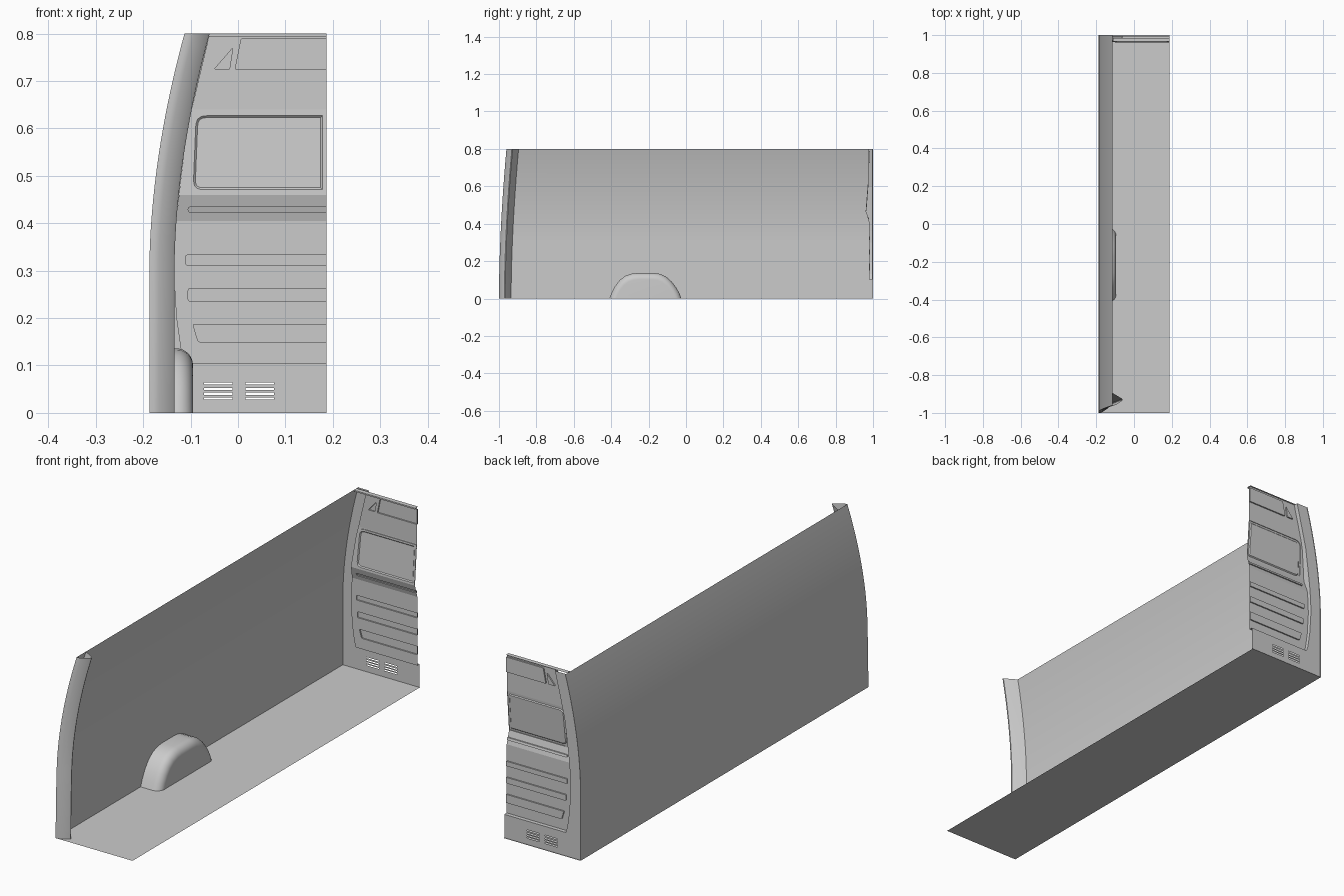
import bpy, bmesh, math
from mathutils import Vector

if "Cube" in bpy.data.objects:
    bpy.data.objects.remove(bpy.data.objects["Cube"])

X0, X1, TOP = -0.187, 0.187, 0.8


def finish(bm, name, smooth=False):
    me = bpy.data.meshes.new(name)
    bm.to_mesh(me)
    bm.free()
    ob = bpy.data.objects.new(name, me)
    bpy.context.collection.objects.link(ob)
    if smooth:
        bpy.ops.object.select_all(action='DESELECT')
        ob.select_set(True)
        bpy.context.view_layer.objects.active = ob
        bpy.ops.object.shade_smooth_by_angle(angle=math.radians(30))
    return ob


def loft(name, rows, cap=False, smooth=True):
    bm = bmesh.new()
    vs = [[bm.verts.new(p) for p in r] for r in rows]
    for a, b in zip(vs, vs[1:]):
        for i in range(len(a) - 1):
            bm.faces.new((a[i], a[i + 1], b[i + 1], b[i]))
    if cap:
        bm.faces.new(vs[-1])
    bmesh.ops.recalc_face_normals(bm, faces=bm.faces[:])
    return finish(bm, name, smooth)


def lerp(table, t):
    for (a, va), (b, vb) in zip(table, table[1:]):
        if t <= b:
            return va + (vb - va) * max(0, t - a) / (b - a)
    return table[-1][1]


def rounded(points, radius, n=5):
    out = []
    for i, p in enumerate(points):
        p, a, b = (Vector(q) for q in (p, points[i - 1], points[(i + 1) % len(points)]))
        if p.x > 0.18:
            out.append(tuple(p))
            continue
        s, e = p + (a - p).normalized() * radius, p + (b - p).normalized() * radius
        for k in range(n + 1):
            t = k / n
            out.append(tuple(s * (1 - t) ** 2 + p * 2 * t * (1 - t) + e * t * t))
    return out


def plate(name, outline, pockets, depth_at):
    """Flat sheet in x/z with pressed pockets; a pocket without steps is a hole."""
    bm = bmesh.new()

    def loop(pts):
        vs = [bm.verts.new((x, 0, z)) for x, z in pts]
        es = [bm.edges.new((vs[i - 1], vs[i])) for i in range(len(vs))]
        return vs, es

    edges = loop(outline)[1]
    rings = []
    for pts, steps in pockets:
        vs, es = loop(pts)
        edges += es
        rings.append((vs, steps))
    bmesh.ops.triangle_fill(bm, edges=edges, use_beauty=True, normal=(0, -1, 0))
    for vs, steps in rings:
        if not steps:
            continue
        lid = bm.faces.new(vs)
        for inset, push in steps:
            bmesh.ops.inset_individual(bm, faces=[lid], thickness=inset, use_even_offset=True)
            for v in lid.verts:
                v.co.y += push
    for v in bm.verts:
        v.co.y += depth_at(v.co.z)
    bmesh.ops.recalc_face_normals(bm, faces=bm.faces[:])
    return finish(bm, name)


def wall_x(z):
    return X0 + 0.074 * (max(0, z - 0.3) / 0.5) ** 1.85


def front_y(z):
    return -1 + 0.04 * (z / TOP) ** 1.8


# Floor
loft("floor", [[(X0, -1, 0), (X1, -1, 0)], [(X0, 1, 0), (X1, 1, 0)]], smooth=False)

# Curved side wall
ZS = [TOP * i / 32 for i in range(33)]
loft("side_wall", [[(wall_x(z), front_y(z) + (1 - front_y(z)) * t, z)
                    for t in (0, 0.25, 0.5, 0.75, 1)] for z in ZS])

# Door pillar at the open end
SECTION = [(0, 0.065), (0.048, 0.036), (0.052, 0.033), (0.053, 0.029), (0.049, 0.024),
           (0.02, 0.004), (0.01, 0.001), (0, 0)]
loft("door_pillar", [[(wall_x(z) + dx, front_y(z) + dy, z) for dx, dy in SECTION] for z in ZS])

# Wheel arch
ARCH = [(-0.41, 0), (-0.398, 0.03), (-0.38, 0.065), (-0.355, 0.098), (-0.325, 0.121),
        (-0.29, 0.133), (-0.26, 0.136), (-0.17, 0.136), (-0.14, 0.132), (-0.108, 0.118),
        (-0.078, 0.092), (-0.052, 0.058), (-0.035, 0.028), (-0.025, 0)]
rings = [(X0, 0)] + [(-0.13 + 0.035 * math.sin(t), 0.035 * (1 - math.cos(t)))
                     for t in (math.pi / 2 * i / 8 for i in range(9))]
loft("wheel_arch", [[(x, -0.217 + (y + 0.217) * (1 - d / 0.19), z * (1 - d / 0.136))
                     for y, z in ARCH] for x, d in rings], cap=True)

# End partition: outer frame with kick panel, then the pressed inner panel
EDGE = [(0.103, -0.112), (0.13, -0.12), (0.2, -0.13), (0.3, -0.136), (0.36, -0.134),
        (0.42, -0.129), (0.5, -0.12), (0.6, -0.107), (0.7, -0.084), (TOP, -0.06)]
PROFILE = [(0.103, 0.979), (0.405, 0.979), (0.46, 0.963), (0.64, 0.977), (TOP, 0.977)]


def edge(z):
    return lerp(EDGE, z)


def panel_y(z):
    return lerp(PROFILE, z)


vents = []
for x in (-0.072, 0.016):
    for z in (0.028, 0.038, 0.048, 0.06):
        vents.append(([(x, z), (x + 0.06, z), (x + 0.06, z + 0.0045), (x, z + 0.0045)], []))
frame = [(X0, 0), (X1, 0), (X1, 0.103)] + [(x, z) for z, x in EDGE]
frame += [(wall_x(z), z) for z in reversed(ZS[1:])]
plate("partition_frame", frame, vents, lambda z: 0.996)

ez = [z for z, _ in EDGE] + [0.405, 0.46, 0.64]
ez.sort()
rim = [(X1, 0.103)] + [(edge(z), z) for z in ez]
loft("partition_step", [[(x, 0.996, z) for x, z in rim],
                        [(x, panel_y(z), z) for x, z in rim]], smooth=False)

XR = 0.1865
GROOVE = [(0.002, 0.006)]


def bar(xt, xb, z0, z1, r=0.004):
    return rounded([(xb, z0), (XR, z0), (XR, z1), (xt, z1)], r), GROOVE


window = rounded([(-0.103, 0.463), (XR, 0.463), (XR, 0.635), (-0.096, 0.635)], 0.03)
corner = rounded([(-0.05, 0.725), (-0.018, 0.725), (-0.011, 0.77)], 0.003)
BANDS = [
    ("lower_panel", 0.103, 0.405, [bar(-0.11, -0.11, 0.312, 0.333),
                                   bar(-0.105, -0.105, 0.236, 0.262),
                                   bar(-0.095, -0.084, 0.15, 0.187)]),
    ("shelf_bulge", 0.405, 0.46, [bar(-0.105, -0.105, 0.424, 0.434)]),
    ("window_panel", 0.46, 0.64, [(window, [(0.002, -0.003), (0.008, 0), (0.004, 0.004)])]),
    ("upper_panel", 0.64, TOP, [bar(0.007, -0.006, 0.724, 0.79), (corner, GROOVE)]),
]
for name, z0, z1, pockets in BANDS:
    left = [(edge(z), z) for z in reversed(ez) if z0 <= z <= z1]
    plate(name, [(X1, z0), (X1, z1)] + left, pockets, panel_y)

# Folded lip along the top of the partition
loft("top_lip", [[(-0.112, 0.985, TOP), (X1, 0.985, TOP)],
                 [(-0.112, 0.965, TOP), (X1, 0.965, TOP)],
                 [(-0.112, 0.965, TOP - 0.006), (X1, 0.965, TOP - 0.006)]], smooth=False)
